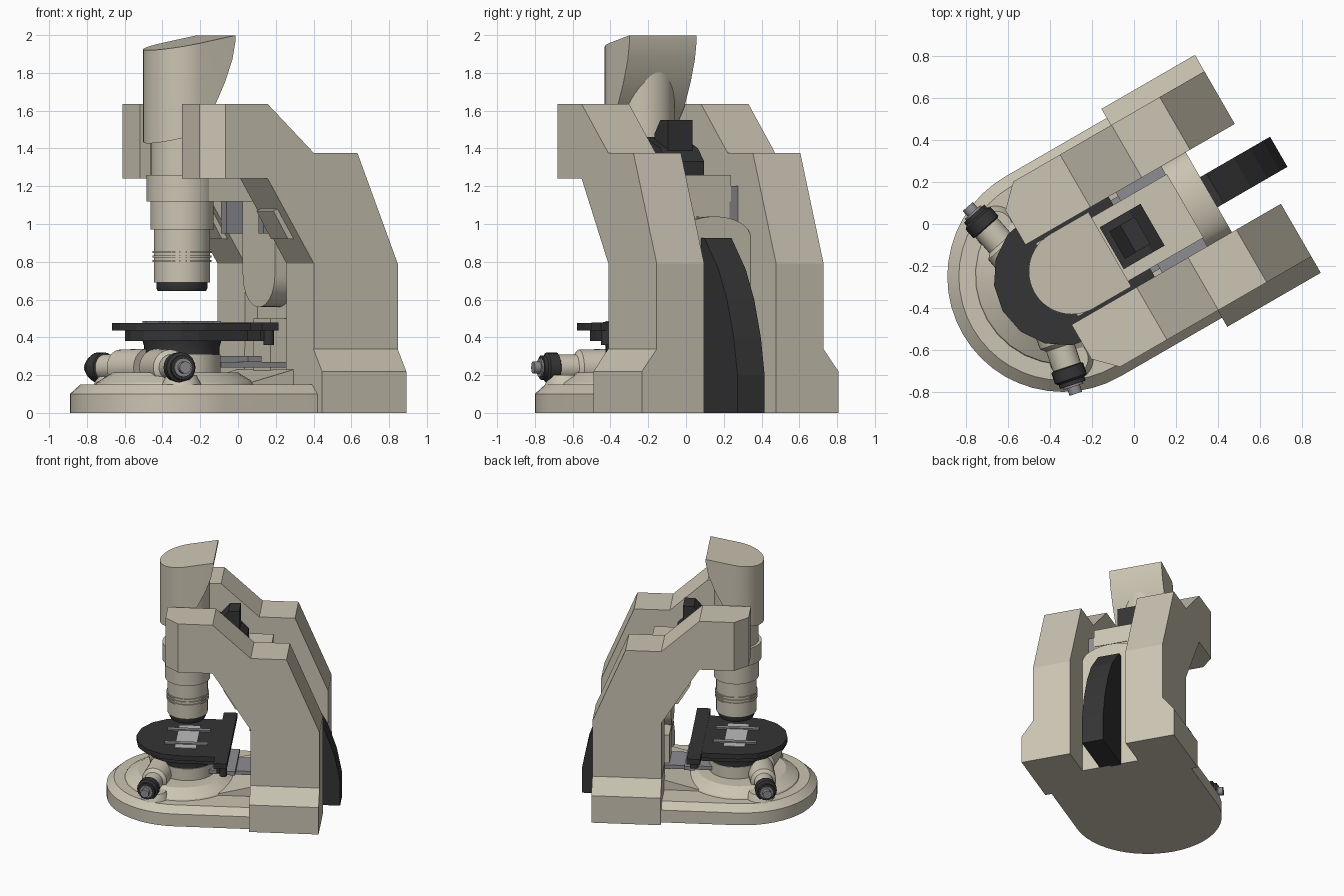
import bpy, bmesh, math
from mathutils import Matrix, Vector

if "Cube" in bpy.data.objects:
    bpy.data.objects.remove(bpy.data.objects["Cube"])

# Everything is built in a local frame (u = back, v = side, z = up), then turned 30 degrees.
FRAME = Matrix.Translation((0.0235, -0.0407, 0)) @ Matrix.Rotation(math.radians(30), 4, 'Z')
AXIS = -0.37  # optical axis position along u


def material(name, rgb):
    m = bpy.data.materials.new(name)
    m.diffuse_color = (*rgb, 1)
    m.use_nodes = True
    m.node_tree.nodes["Principled BSDF"].inputs["Base Color"].default_value = m.diffuse_color
    return m


CREAM = material("cream_paint", (0.60, 0.555, 0.45))
DARK = material("black_paint", (0.035, 0.035, 0.037))
GREY = material("grey_metal", (0.27, 0.27, 0.29))
LIGHT = material("slide_glass", (0.5, 0.5, 0.5))


def finish(name, bm, mat, smooth=False):
    bmesh.ops.recalc_face_normals(bm, faces=bm.faces)
    me = bpy.data.meshes.new(name)
    bm.to_mesh(me)
    bm.free()
    ob = bpy.data.objects.new(name, me)
    bpy.context.collection.objects.link(ob)
    me.materials.append(mat)
    ob.matrix_world = FRAME
    if smooth:
        bpy.ops.object.select_all(action='DESELECT')
        ob.select_set(True)
        bpy.context.view_layer.objects.active = ob
        bpy.ops.object.shade_smooth_by_angle(angle=math.radians(30))
    return ob


def loft_bm(rings):
    bm = bmesh.new()
    loops = [[bm.verts.new(p) for p in r] for r in rings]
    n = len(loops[0])
    for a, b in zip(loops, loops[1:]):
        for i in range(n):
            bm.faces.new((a[i], a[(i + 1) % n], b[(i + 1) % n], b[i]))
    bm.faces.new(loops[0][::-1])
    bm.faces.new(loops[-1])
    return bm


def side_prism(name, profile, v0, v1, mat):
    return finish(name, loft_bm([[(u, v, z) for u, z in profile] for v in (v0, v1)]), mat)


def cross_prism(name, profile, u0, u1, mat):
    return finish(name, loft_bm([[(u, v, z) for v, z in profile] for u in (u0, u1)]), mat, True)


def plan_loft(name, levels, mat, smooth=False):
    return finish(name, loft_bm([[(u, v, z) for u, v in pts] for pts, z in levels]), mat, smooth)


def box(name, u0, u1, v0, v1, z0, z1, mat):
    return side_prism(name, [(u0, z0), (u1, z0), (u1, z1), (u0, z1)], v0, v1, mat)


def lathe(name, profile, origin, axis, mat, n=32):
    q = Vector(axis).to_track_quat('Z', 'Y')
    rings = [[Vector(origin) + q @ Vector((r * math.cos(2 * math.pi * i / n),
              r * math.sin(2 * math.pi * i / n), h)) for i in range(n)] for r, h in profile]
    return finish(name, loft_bm(rings), mat, True)


def d_shape(c, r, back, n=24):
    arc = [(c + r * math.cos(a), r * math.sin(a))
           for a in (math.pi * (0.5 + i / n) for i in range(n + 1))]
    return arc + [(back, -r), (back, r)]


# Round-fronted base with bevelled rim, and the mound under the stage
plan_loft("base", [(d_shape(-0.42, r, 0.385), z) for r, z in ((.55, 0), (.55, .1), (.495, .15))],
          CREAM, True)
lathe("base_mound", [(.43, .14), (.42, .16), (.33, .215)], (-.41, 0, 0), (0, 0, 1), CREAM)
lathe("stage_pillar", [(.205, .18), (.205, .31)], (AXIS, 0, 0), (0, 0, 1), CREAM)
lathe("stage_collar", [(.2, .31), (.2, .35), (.21, .385)], (AXIS, 0, 0), (0, 0, 1), DARK)

# Twin arms with chamfered fronts, feet and slope pads
ARM = [(.655, 0), (.655, .79), (.409, 1.375), (.143, 1.375), (-.14, 1.635),
       (-.498, 1.635), (-.498, 1.24), (-.14, 1.24), (.143, .79), (.143, 0)]
for s, side in ((1, "left"), (-1, "right")):
    bm = loft_bm([[(u, s * v, z) for u, z in ARM] for v in (.22, .51)])
    edge = [e for e in bm.edges if all(v.co.x < -.45 and abs(v.co.y) > .5 for v in e.verts)]
    bmesh.ops.bevel(bm, geom=edge, offset=.1, segments=1, affect='EDGES')
    finish(side + "_arm", bm, CREAM)
    foot = [(o, z) for o, z in ((.6, 0), (.6, .22), (.508, .34))]
    plan_loft(side + "_foot", [([(.14, s * .22), (.655, s * .22), (.655, s * o), (.14, s * o)], z)
                               for o, z in foot], CREAM)
    side_prism(side + "_slope_pad", [(-.04, 1.08), (-.065, 1.07), (.025, .92), (.06, .92)],
               s * .26, s * .44, CREAM)
    box(side + "_gap_insert", .0, .25, s * .17, s * .225, .95, 1.2, GREY)

    # Side knobs with their sleeves and flared feet
    d = (-.2, s * .98, 0)
    o = (-.55, s * .05, .24)
    lathe(side + "_knob_sleeve", [(.1, 0), (.095, .22), (.07, .24), (.07, .35)], o, d, CREAM)
    lathe(side + "_knob", [(.06, .335), (.08, .345), (.08, .40), (.065, .41), (.065, .43)],
          o, d, DARK, 20)
    lathe(side + "_knob_tip", [(.05, .42), (.05, .44), (.032, .44), (.032, .475)], o, d, GREY, 16)
    lathe(side + "_knob_foot", [(.12, .08), (.12, .12), (.08, .2)], (-.58, s * .36, 0),
          (0, 0, 1), CREAM)

# Stage plates, rear bar, slide and clips
plan_loft("stage_plate", [(d_shape(-.42, .33, -.06, 8), z) for z in (.435, .475)], DARK)
plan_loft("stage_underplate", [(d_shape(-.42, .26, -.1, 8), z) for z in (.38, .44)], DARK)
box("stage_rear_bar", -.14, -.04, -.45, .45, .435, .478, DARK)
box("stage_bar_rail", -.12, -.06, -.4, .4, .38, .44, DARK)
lathe("stage_drive_knob", [(.028, .36), (.028, .44)], (-.07, -.4, 0), (0, 0, 1), DARK, 16)
box("slide", AXIS - .08, AXIS + .08, -.2, .2, .47, .48, LIGHT)
for s in (-1, 1):
    box("slide_clip", AXIS - .16, AXIS + .16, s * .12 - .018, s * .12 + .018, .475, .487, GREY)

# Focus bracket, ramp and guide block between stage and arms
box("focus_bracket", -.2, .22, -.12, .12, .24, .27, GREY)
box("focus_crossbar", -.08, .0, -.2, .2, .27, .3, GREY)
side_prism("base_ramp", [(-.2, .14), (.2, .14), (.2, .23), (.14, .23)], -.3, .3, CREAM)
box("guide_block", .12, .24, -.09, .09, .15, .5, CREAM)

# Objective column: stacked tubes, grip rings and dark tip
lathe("column", [(.149, .69), (.149, .97), (.167, .97), (.167, 1.12), (.187, 1.12), (.187, 1.26),
                 (.165, 1.26), (.165, 1.86)], (AXIS, 0, 0), (0, 0, 1), CREAM, 48)
for z in (.805, .828, .851):
    lathe("grip_ring", [(.157, z - .005), (.157, z + .005)], (AXIS, 0, 0), (0, 0, 1), CREAM)
lathe("objective_tip", [(.128, .645), (.135, .66), (.135, .69)], (AXIS, 0, 0), (0, 0, 1), DARK)

# Viewing hood: round-fronted prism trimmed by a curved side profile
hood = plan_loft("viewing_hood", [(d_shape(AXIS, .205, -.16), z) for z in (1.3, 2.1)], CREAM)
cutter = side_prism("hood_cutter", [(-.6, 1.915), (-.155, 2.0), (-.18, 1.87), (-.225, 1.75),
                                    (-.29, 1.62), (-.38, 1.51), (-.47, 1.455), (-.6, 1.42)],
                    -.4, .4, CREAM)
mod = hood.modifiers.new("trim", 'BOOLEAN')
mod.operation = 'INTERSECT'
mod.solver = 'EXACT'
mod.object = cutter
bpy.ops.object.select_all(action='DESELECT')
hood.select_set(True)
bpy.context.view_layer.objects.active = hood
bpy.ops.object.modifier_apply(modifier="trim")
bpy.ops.object.shade_smooth_by_angle(angle=math.radians(30))
bpy.data.objects.remove(cutter)

# Head bridge between the arms, and its round-bottomed front housing
box("head_bridge", AXIS, .255, -.175, .175, 1.12, 1.26, CREAM)
u_shape = [(.17 * math.cos(a), .73 + .17 * math.sin(a))
           for a in (math.pi * (1 + i / 16) for i in range(17))]
cross_prism("front_housing", u_shape + [(.17, 1.13), (-.17, 1.13)], .1, .25, CREAM)

# Arched rear cover and black curved fin
arch = [(.22 * math.cos(a), .93 + .11 * math.sin(a))
        for a in (math.pi * i / 16 for i in range(17))]
cross_prism("rear_cover", arch + [(-.22, 0), (.22, 0)], .22, .385, CREAM)
side_prism("rear_fin", [(.37, 0), (.77, 0), (.77, .2), (.73, .4), (.66, .6), (.57, .76),
                        (.42, .925), (.37, .925)], -.083, .083, DARK)

# Black lamp unit on the bridge
side_prism("lamp_base", [(-.15, 1.25), (.075, 1.25), (.075, 1.33), (.01, 1.4), (-.15, 1.46)],
           -.115, .115, DARK)
side_prism("lamp_head", [(-.12, 1.36), (.02, 1.36), (.02, 1.55), (-.06, 1.55), (-.12, 1.48)],
           -.075, .075, DARK)
